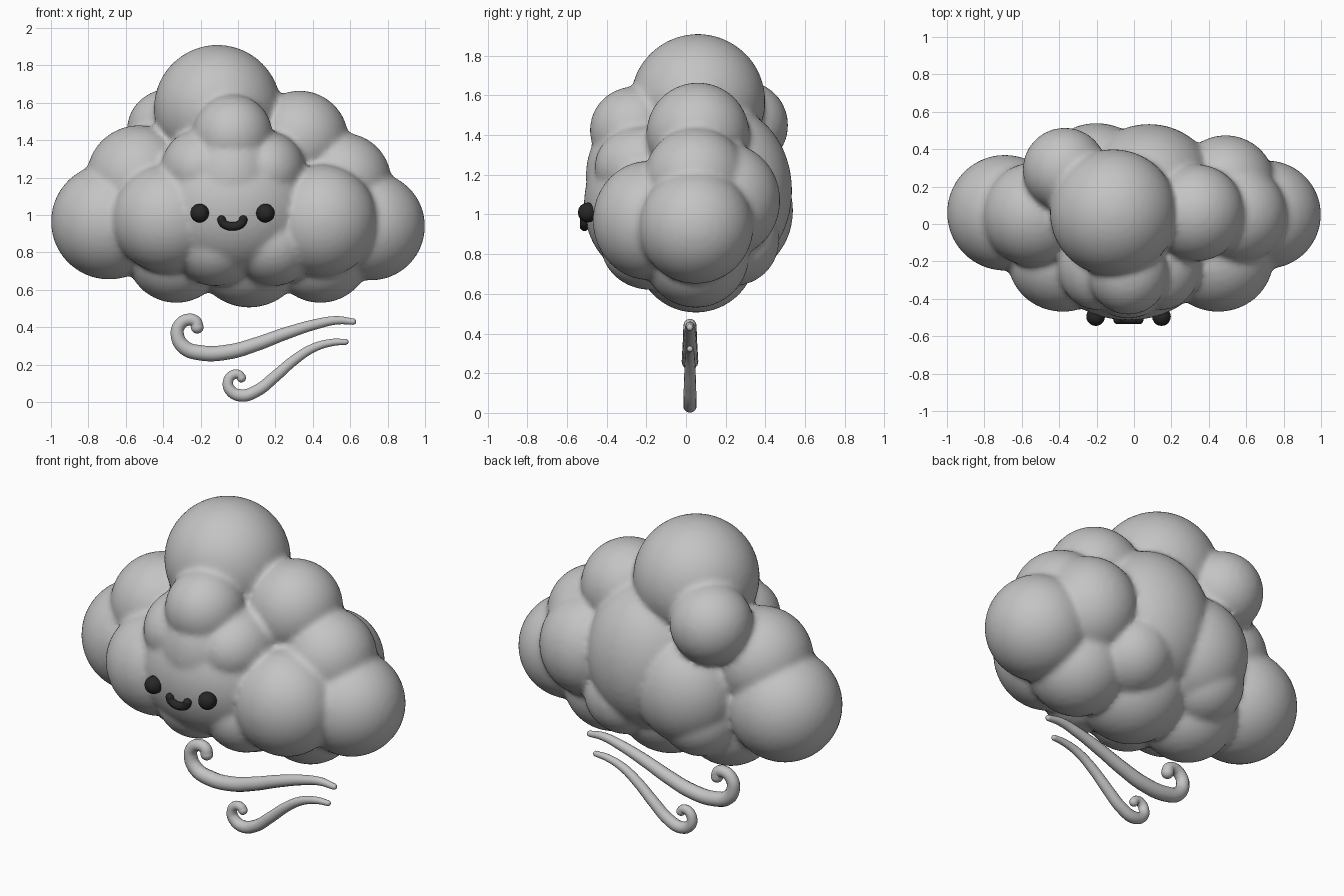
import bpy, bmesh, math
from mathutils import Matrix, Vector

if "Cube" in bpy.data.objects:
    bpy.data.objects.remove(bpy.data.objects["Cube"])


def material(name, rgb):
    m = bpy.data.materials.new(name)
    m.diffuse_color = (*rgb, 1)
    m.use_nodes = True
    m.node_tree.nodes["Principled BSDF"].inputs["Base Color"].default_value = m.diffuse_color
    return m


GREY = material("cloud grey", (0.55, 0.55, 0.55))
BLACK = material("face black", (0.02, 0.02, 0.02))


def puffs(name, balls, mat, detail=4):
    """One mesh made of (centre, radii) ellipsoids."""
    bm = bmesh.new()
    for c, r in balls:
        r = r if isinstance(r, tuple) else (r, r, r)
        bmesh.ops.create_icosphere(bm, subdivisions=detail, radius=1,
                                   matrix=Matrix.LocRotScale(Vector(c), None, Vector(r)))
    for f in bm.faces:
        f.smooth = True
    me = bpy.data.meshes.new(name)
    bm.to_mesh(me)
    bm.free()
    me.materials.append(mat)
    ob = bpy.data.objects.new(name, me)
    bpy.context.collection.objects.link(ob)
    return ob


def tube(name, pts, y, mat):
    """Tapered round tube through (x, z, radius) points, with rounded ends."""
    cu = bpy.data.curves.new(name, 'CURVE')
    cu.dimensions = '3D'
    cu.bevel_depth = 1
    cu.bevel_resolution = 5
    cu.resolution_u = 8
    cu.use_fill_caps = True
    sp = cu.splines.new('BEZIER')
    sp.bezier_points.add(len(pts) - 1)
    for p, (x, z, r) in zip(sp.bezier_points, pts):
        p.co = (x, y, z)
        p.radius = r
        p.handle_left_type = p.handle_right_type = 'AUTO'
    cu.materials.append(mat)
    ob = bpy.data.objects.new(name, cu)
    bpy.context.collection.objects.link(ob)
    ends = [((x, y, z), r) for x, z, r in (pts[0], pts[-1])]
    puffs(name + "_tips", ends, mat, 3)
    return ob


# Middle layer: outline puffs, lower puffs and a filling core
middle = [
    ((-0.69, 0.06, 0.965), 0.31), ((0.71, 0.05, 0.94), 0.29),
    ((-0.53, 0.05, 1.2), 0.28), ((0.56, 0.05, 1.18), 0.26),
    ((0.33, 0.06, 1.405), 0.26), ((-0.11, 0.06, 1.57), 0.34),
    ((-0.33, 0.05, 0.80), 0.27), ((0.06, 0.05, 0.81), 0.305),
    ((0.44, 0.05, 0.80), 0.27), ((0, 0.05, 1.08), (0.68, 0.28, 0.34)),
]
# Front layer, carrying the face
front = [
    ((-0.38, -0.19, 0.98), (0.295, 0.28, 0.29)),
    ((0.45, -0.19, 0.97), (0.295, 0.28, 0.30)),
    ((-0.2, -0.21, 1.25), (0.21, 0.25, 0.21)),
    ((0.15, -0.21, 1.24), (0.21, 0.25, 0.21)),
    ((-0.03, -0.26, 1.425), (0.215, 0.225, 0.22)),
    ((-0.12, -0.18, 0.85), (0.23, 0.25, 0.23)),
    ((0.19, -0.18, 0.85), (0.23, 0.25, 0.23)),
    ((-0.03, -0.2, 1.05), (0.42, 0.315, 0.37)),
    ((-0.03, -0.22, 1.2), (0.27, 0.285, 0.32)),
]
# Back layer with one small high puff
back = [
    ((-0.37, 0.29, 1.45), 0.225), ((0.08, 0.2, 1.12), (0.36, 0.335, 0.42)),
    ((-0.2, 0.26, 1.02), (0.3, 0.28, 0.32)),
    ((0.49, 0.2, 1.07), (0.27, 0.275, 0.29)),
    ((0.22, 0.24, 0.87), 0.23), ((-0.27, 0.24, 0.87), 0.23),
]
cloud = puffs("cloud_body", middle + front + back, GREY)

# Fuse the puffs into one skin with soft creases
rm = cloud.modifiers.new("fuse", 'REMESH')
rm.mode = 'VOXEL'
rm.voxel_size = 0.018
rm.use_smooth_shade = True
sm = cloud.modifiers.new("soften", 'SMOOTH')
sm.factor = 0.5
sm.iterations = 5

# Face: two bead eyes and a smile
for side, x in (("left", -0.205), ("right", 0.147)):
    puffs(side + "_eye", [((x, -0.495, 1.01), 0.05)], BLACK, 3)
smile = [(-0.03 + 0.058 * math.cos(a), 0.975 + 0.036 * math.sin(a), 0.023)
         for a in (math.pi * (1 + i / 6) for i in range(7))]
tube("smile", smile, -0.512, BLACK)

# Curling wind streaks under the cloud
tube("upper_wind", [
    (-0.218, 0.40, 0.034), (-0.228, 0.43, 0.033), (-0.268, 0.44, 0.033),
    (-0.31, 0.415, 0.034), (-0.325, 0.365, 0.036), (-0.29, 0.295, 0.04),
    (-0.2, 0.263, 0.042), (-0.05, 0.268, 0.041), (0.1, 0.31, 0.038),
    (0.25, 0.365, 0.034), (0.42, 0.417, 0.028), (0.53, 0.437, 0.023),
    (0.615, 0.43, 0.017)], 0.02, GREY)
tube("lower_wind", [
    (0.018, 0.13, 0.025), (0.005, 0.146, 0.025), (-0.028, 0.145, 0.026),
    (-0.053, 0.11, 0.028), (-0.04, 0.062, 0.031), (0.02, 0.035, 0.034),
    (0.1, 0.06, 0.033), (0.2, 0.138, 0.031), (0.3, 0.224, 0.028),
    (0.4, 0.288, 0.024), (0.5, 0.318, 0.02), (0.575, 0.322, 0.016)], 0.02, GREY)

# Turn curves and modifiers into plain meshes
bpy.ops.object.select_all(action='SELECT')
bpy.context.view_layer.objects.active = cloud
bpy.ops.object.convert(target='MESH')
for ob in bpy.context.scene.objects:
    ob.data.polygons.foreach_set("use_smooth", [True] * len(ob.data.polygons))
